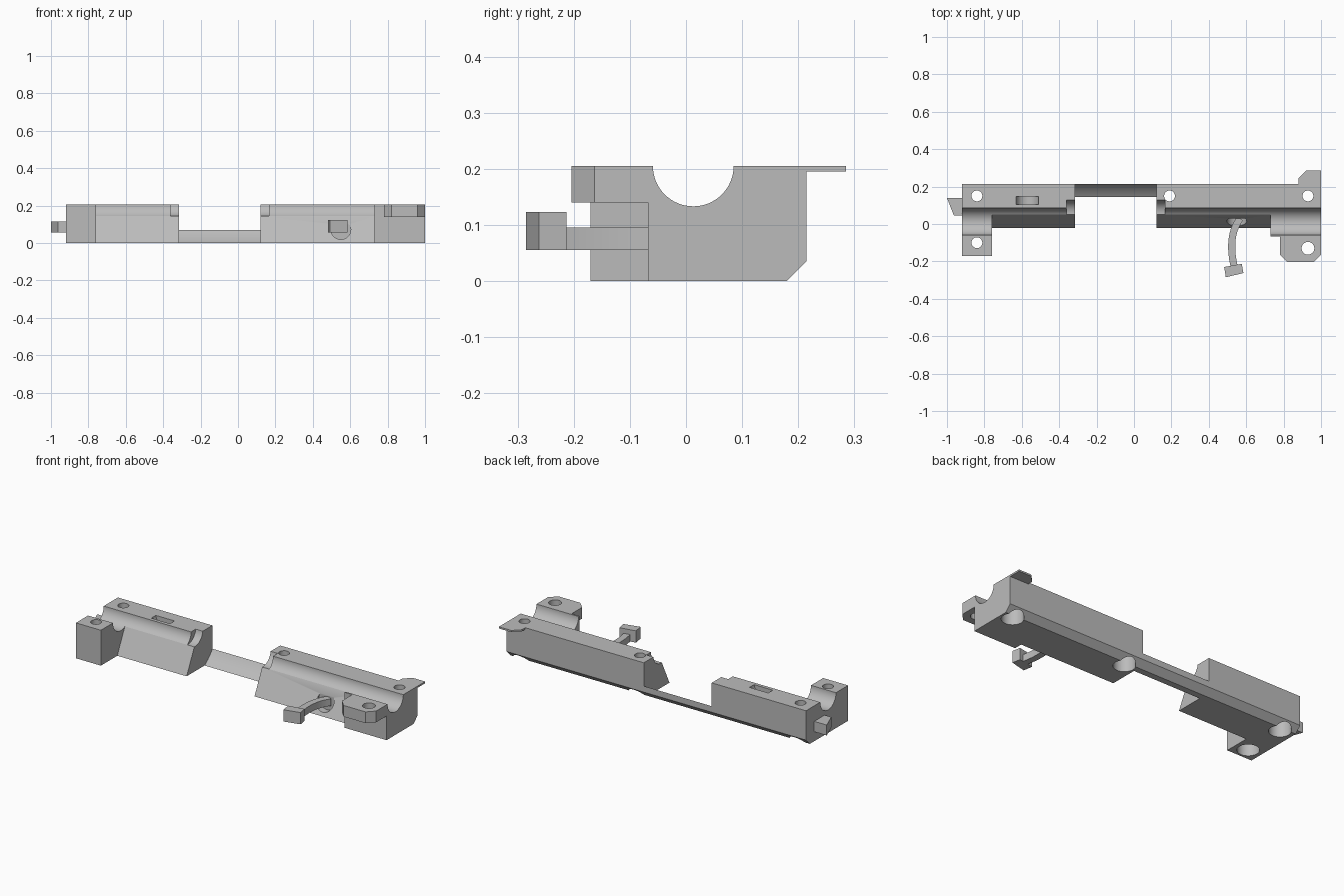
import bpy, math
from mathutils import Vector

if "Cube" in bpy.data.objects:
    bpy.data.objects.remove(bpy.data.objects["Cube"], do_unlink=True)

metal = bpy.data.materials.new("grey_metal")
metal.use_nodes = True
GREY = (0.5, 0.5, 0.5, 1)
metal.diffuse_color = GREY
metal.node_tree.nodes["Principled BSDF"].inputs["Base Color"].default_value = GREY

TOP = 0.205            # height of the flat upper face
AXIS = (0.013, TOP)    # y, z of the long groove
GROOVE = 0.072         # groove radius


def prism(name, points, axis, lo, hi):
    """Extrude a 2D outline along an axis: 'x' takes (y, z), 'y' takes (x, z), 'z' takes (x, y)."""
    place = {"x": lambda p, t: (t, p[0], p[1]),
             "y": lambda p, t: (p[0], t, p[1]),
             "z": lambda p, t: (p[0], p[1], t)}[axis]
    n = len(points)
    verts = [place(p, t) for t in (lo, hi) for p in points]
    faces = [tuple(range(n))[::-1], tuple(range(n, 2 * n))]
    faces += [(i, (i + 1) % n, n + (i + 1) % n, n + i) for i in range(n)]
    mesh = bpy.data.meshes.new(name)
    mesh.from_pydata(verts, [], faces)
    obj = bpy.data.objects.new(name, mesh)
    bpy.context.collection.objects.link(obj)
    mesh.materials.append(metal)
    select(obj)
    bpy.ops.object.mode_set(mode="EDIT")
    bpy.ops.mesh.select_all(action="SELECT")
    bpy.ops.mesh.normals_make_consistent(inside=False)
    bpy.ops.object.mode_set(mode="OBJECT")
    return obj


def select(obj):
    bpy.ops.object.select_all(action="DESELECT")
    obj.select_set(True)
    bpy.context.view_layer.objects.active = obj


def arc(center, radius, start, end, steps):
    angles = [math.radians(start + (end - start) * i / steps) for i in range(steps + 1)]
    return [(center[0] + radius * math.cos(a), center[1] + radius * math.sin(a)) for a in angles]


def disc(center, radius, steps=48):
    return arc(center, radius, 0, 360, steps)[:-1]


def cut(target, cutter):
    cutter.hide_render = True
    mod = target.modifiers.new("cut", "BOOLEAN")
    mod.operation, mod.solver, mod.object = "DIFFERENCE", "EXACT", cutter
    select(target)
    bpy.ops.object.modifier_apply(modifier=mod.name)
    bpy.data.objects.remove(cutter, do_unlink=True)


# Main body: long bar with a round groove and a chamfered lower back edge
outline = [(-0.17, 0), (0.18, 0), (0.215, 0.035), (0.215, TOP)]
outline += arc(AXIS, GROOVE, 0, -180, 32) + [(-0.17, TOP)]
body = prism("body", outline, "x", -0.92, 1.0)

# Sloped front relief, stepped right end and central opening
cut(body, prism("front_relief", [(-0.3, -0.1), (-0.069, -0.1), (0.09, 0.225), (0.09, 0.3), (-0.3, 0.3)],
                "x", -0.76, 0.73))
cut(body, prism("end_step", [(-0.3, -0.1), (-0.068, -0.1), (-0.068, 0.3), (-0.3, 0.3)], "x", 0.72, 1.1))
cut(body, prism("opening", disc(AXIS, 0.243, 96), "x", -0.315, 0.12))

# Widened groove beside the opening
for lo, hi in ((-0.36, -0.3), (0.1, 0.165)):
    cut(body, prism("groove_notch", disc((0.056, 0.215), GROOVE), "x", lo, hi))

# Screw holes with wide counterbores underneath
for spot in ((-0.84, 0.15), (-0.84, -0.10), (0.19, 0.15), (0.93, 0.15)):
    cut(body, prism("screw_hole", disc(spot, 0.029), "z", -0.1, 0.3))
    cut(body, prism("counterbore", disc(spot, 0.058), "z", -0.1, 0.1))

# Key slot in the top and round lever recess in the slope
cut(body, prism("key_slot", disc((-0.57, 0.215), 0.061), "y", 0.105, 0.147))
cut(body, prism("lever_recess", disc((0.55, 0.072), 0.053), "y", -0.1, 0.03))

# Front mounting tab
tab = prism("front_tab", [(0.78, -0.068), (0.78, -0.163), (0.82, -0.204), (0.96, -0.204),
                          (1.0, -0.163), (1.0, -0.068)], "z", 0.14, TOP)
cut(tab, prism("tab_hole", disc((0.93, -0.13), 0.034), "z", 0, 0.3))

# Thin back plate and side catch
plate = prism("back_plate", [(0.88, 0.215), (1.0, 0.215), (1.0, 0.285), (0.92, 0.285), (0.88, 0.245)],
              "z", 0.195, TOP)
catch = prism("side_catch", [(-0.92, 0.045), (-0.92, 0.14), (-1.0, 0.14), (-0.963, 0.045)],
              "z", 0.055, 0.115)

# Curved lever arm with a tilted grip
path = [Vector((0.568, 0.03)), Vector((0.525, -0.08)), Vector((0.535, -0.225))]
bend = path[1] * 2 - (path[0] + path[2]) / 2
left, right = [], []
for i in range(17):
    t = i / 16
    p = path[0] * (1 - t) ** 2 + bend * 2 * t * (1 - t) + path[2] * t * t
    d = ((bend - path[0]) * (1 - t) + (path[2] - bend) * t).normalized()
    side = Vector((-d.y, d.x)) * 0.019
    left.append(tuple(p + side))
    right.append(tuple(p - side))
arm = prism("lever_arm", left + right[::-1], "z", 0.055, 0.095)
grip = prism("lever_grip", [(0.482, -0.23), (0.576, -0.213), (0.585, -0.262), (0.491, -0.285)],
             "z", 0.055, 0.123)

for obj in (body, tab, plate, catch, arm, grip):
    select(obj)
    bpy.ops.object.shade_smooth_by_angle(angle=math.radians(30))
